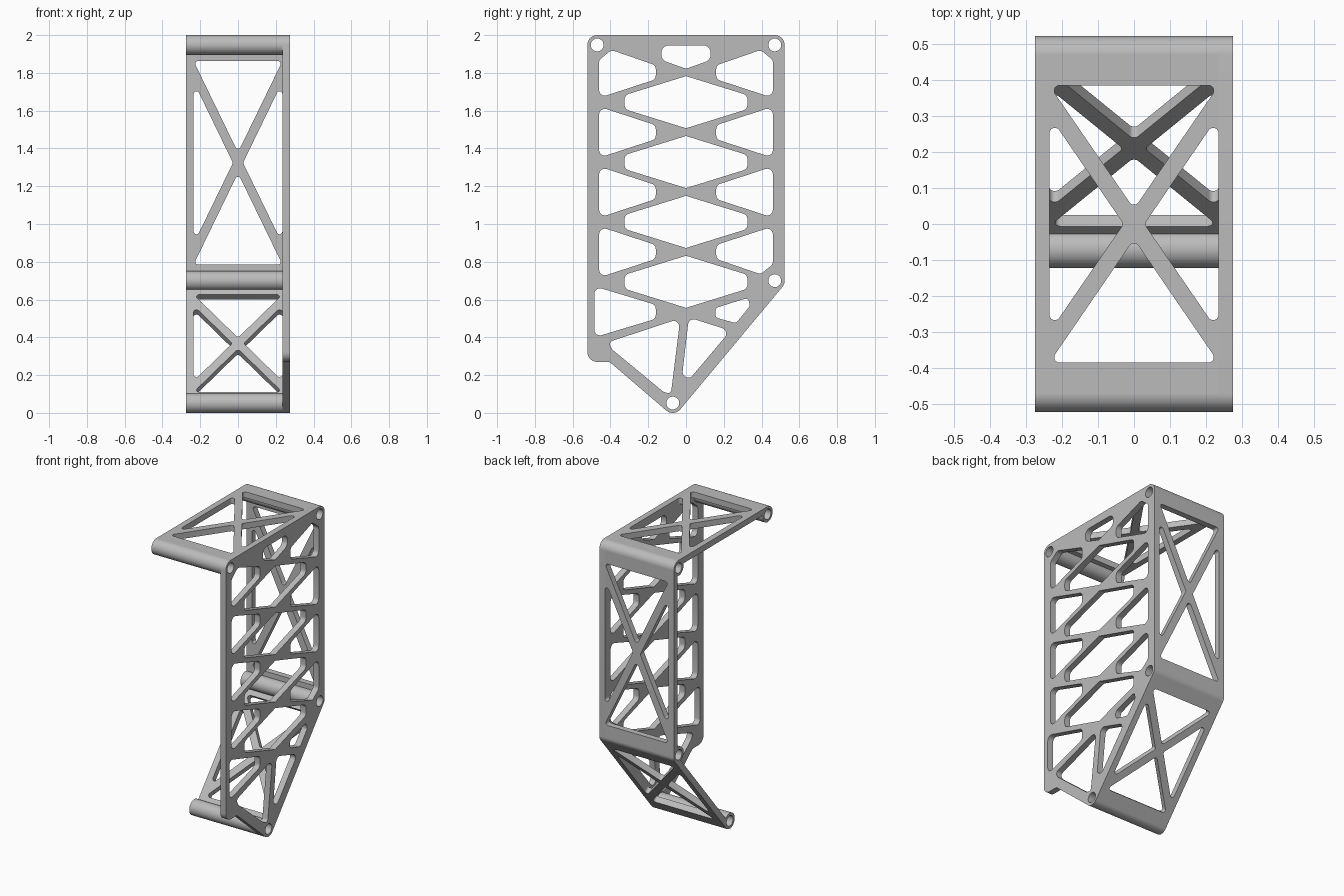
import bpy, bmesh
from math import sin, cos, tan, atan2, pi, tau
from mathutils import Vector, Matrix

if "Cube" in bpy.data.objects:
    bpy.data.objects.remove(bpy.data.objects["Cube"])

HALF_W = 0.275     # half width of the bracket
WALL = 0.04        # thickness of every wall
BOSS, BORE = 0.052, 0.034

grey = bpy.data.materials.new("light_grey")
grey.use_nodes = True
grey.diffuse_color = (0.5, 0.5, 0.5, 1)
grey.node_tree.nodes["Principled BSDF"].inputs["Base Color"].default_value = (0.5, 0.5, 0.5, 1)


def circle(c, r, n=48):
    return [Vector((c[0] + r * cos(tau * i / n), c[1] + r * sin(tau * i / n))) for i in range(n)]


def rounded(points, r, steps=6):
    """Polygon with filleted corners; a third value in a point overrides r."""
    out, n = [], len(points)
    for i, pt in enumerate(points):
        p, a, b = (Vector(points[k % n][:2]) for k in (i, i - 1, i + 1))
        rad = pt[2] if len(pt) > 2 else r
        d1, d2 = (a - p).normalized(), (b - p).normalized()
        half = d1.angle(d2) / 2
        t = min(rad / tan(half), 0.48 * min((a - p).length, (b - p).length))
        rad = t * tan(half)
        centre = p + (d1 + d2).normalized() * rad / sin(half)
        v1, v2, w = p + d1 * t - centre, p + d2 * t - centre, pi - 2 * half
        for k in range(steps + 1):
            f = k / steps
            out.append(centre + (v1 * sin((1 - f) * w) + v2 * sin(f * w)) / sin(w))
    return out


def extruded(name, loops, thickness, matrix):
    """Solid sheet: first loop is the outline, the others are openings."""
    curve = bpy.data.curves.new(name, 'CURVE')
    curve.dimensions, curve.fill_mode, curve.extrude = '2D', 'BOTH', thickness / 2
    for loop in loops:
        s = curve.splines.new('POLY')
        s.points.add(len(loop) - 1)
        for sp, p in zip(s.points, loop):
            sp.co = (p.x, p.y, 0, 1)
        s.use_cyclic_u = True
    obj = bpy.data.objects.new(name, curve)
    bpy.context.collection.objects.link(obj)
    select(obj)
    bpy.ops.object.convert(target='MESH')
    obj = bpy.context.object
    obj.name = name
    bm = bmesh.new()
    bm.from_mesh(obj.data)
    bmesh.ops.remove_doubles(bm, verts=bm.verts, dist=1e-5)
    bmesh.ops.transform(bm, matrix=matrix, verts=bm.verts)
    bmesh.ops.recalc_face_normals(bm, faces=bm.faces)
    bm.to_mesh(obj.data)
    bm.free()
    obj.data.materials.clear()
    obj.data.materials.append(grey)
    return obj


def select(obj):
    bpy.ops.object.select_all(action='DESELECT')
    obj.select_set(True)
    bpy.context.view_layer.objects.active = obj


def finish(obj):
    select(obj)
    bpy.ops.object.shade_smooth_by_angle(angle=0.6)


def side_frame(x):
    """Sheet drawn in (y, z), thickness along x."""
    return Matrix(((0, 0, 1, x), (1, 0, 0, 0), (0, 1, 0, 0), (0, 0, 0, 1)))


def flip(points):
    return [(-p[0], p[1]) for p in points]


# Pivot bosses in (y, z), in order along the folded cross panels
bosses = [(-0.47, 1.948), (0.47, 1.948), (0.47, 0.7), (-0.07, 0.052)]

# Side plate with lattice openings
outline = rounded([(-0.522, 2), (0.522, 2), (0.522, 0.681), (-0.064, -0.022),
                   (-0.405, 0.27, 0.03), (-0.522, 0.27)], BOSS, 10)
openings = [rounded([(-0.13, 1.945), (0.13, 1.945), (0.13, 1.868), (0, 1.822), (-0.13, 1.868)], 0.038)]
PITCH = 0.317
for i in range(4):
    m = 1.645 - PITCH * i          # central hexagon
    openings.append(rounded([(0, m + 0.138, 0.01), (0.325, m + 0.037), (0.325, m - 0.037),
                             (0, m - 0.138, 0.01), (-0.325, m - 0.037), (-0.325, m + 0.037)], 0.03))
    c = 1.803 - PITCH * i          # pair of edge trapezoids
    for side in (-1, 1):
        outer = [(0.46, c - 0.135), (0.46, c + 0.135)]
        if i == 0:
            outer = [outer[0], (0.46, c + 0.065), (0.395, c + 0.118)]
        if i == 3 and side == 1:
            outer = [(0.395, c - 0.118), (0.46, c - 0.065), outer[1]]
        shape = [(0.16, c - 0.037)] + outer + [(0.16, c + 0.037)]
        openings.append(rounded(shape if side == 1 else flip(shape), 0.03))
openings += [
    rounded([(-0.485, 0.67), (-0.16, 0.572), (-0.16, 0.498), (-0.485, 0.4)], 0.03),
    rounded([(-0.41, 0.375), (-0.03, 0.5), (-0.08, 0.1), (-0.12, 0.112), (-0.39, 0.335)], 0.03),
    rounded([(0.015, 0.505), (0.235, 0.435), (0.02, 0.18), (-0.02, 0.2)], 0.03),
    rounded([(0.155, 0.555), (0.33, 0.61), (0.338, 0.565), (0.265, 0.475), (0.155, 0.505)], 0.025),
]
bores = [circle(c, BORE) for c in bosses]
finish(extruded("side_plate", [outline] + openings + bores, WALL, side_frame(HALF_W - WALL / 2)))

# Hollow bosses running across the width
for label, c in zip(("top_front", "top_back", "middle_back", "bottom"), bosses):
    length = 2 * HALF_W - WALL
    finish(extruded(label + "_boss", [circle(c, BOSS), circle(c, BORE)], length, side_frame(-WALL / 2)))


def cross_windows(a, b, mid):
    """Four rounded triangles left by an X brace in a window of half size a, b."""
    h = 0.022 / sin(atan2(a, b))
    slope = (b - h) / a
    e = slope * a - h
    shapes = []
    for s in (-1, 1):
        shapes.append([(-a, s * b), (a, s * b), (0, s * h)])
        shapes.append([(s * a, -e), (s * a, e), (s * h / slope, 0)])
    return [rounded([(x, y + mid) for x, y in t], 0.015) for t in shapes]


# X-braced cross panels between neighbouring bosses
for label, p, q in zip(("top_panel", "back_panel", "lower_panel"), bosses, bosses[1:]):
    start = Vector((0, *p))
    along = Vector((0, *q)) - start
    length = along.length
    u = along / length
    normal = Vector((1, 0, 0)).cross(u)
    origin = start + normal * (BOSS - WALL / 2)
    frame = Matrix((Vector((1, 0, 0)), u, normal)).transposed().to_4x4()
    frame.translation = origin
    right = HALF_W - 0.005
    rect = [Vector(v) for v in ((-HALF_W, 0), (right, 0), (right, length), (-HALF_W, length))]
    windows = cross_windows(HALF_W - WALL, length / 2 - 0.085, length / 2)
    panel = extruded(label, [rect] + windows, WALL, frame)
    # clear the bores where the panel meets its bosses
    for c in (p, q):
        drill = extruded("drill", [circle(c, BORE + 0.006)], 1, side_frame(0))
        drill.hide_render = True
        select(panel)
        mod = panel.modifiers.new("bore", 'BOOLEAN')
        mod.operation, mod.solver, mod.object = 'DIFFERENCE', 'EXACT', drill
        bpy.ops.object.modifier_apply(modifier=mod.name)
        bpy.data.objects.remove(drill)
    finish(panel)
